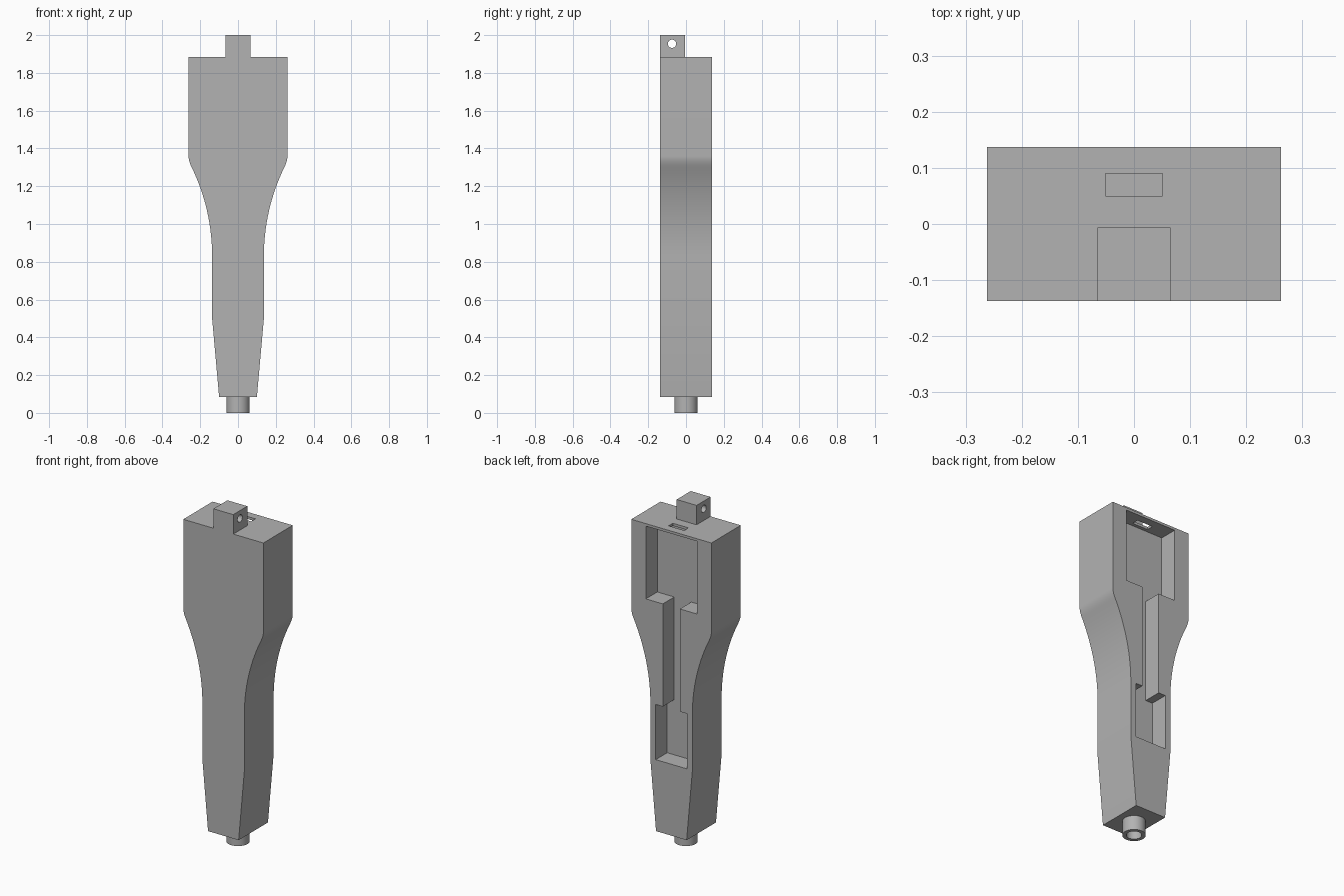
import bpy
import math
from mathutils import Matrix

cube = bpy.data.objects.get("Cube")
if cube:
    bpy.data.objects.remove(cube, do_unlink=True)

grey = bpy.data.materials.new("mid grey")
grey.use_nodes = True
COLOUR = (0.45, 0.45, 0.45, 1)
grey.diffuse_color = COLOUR
grey.node_tree.nodes["Principled BSDF"].inputs["Base Color"].default_value = COLOUR

DEPTH = 0.137      # half the body thickness
TOP = 1.885        # shoulder of the body
FLOOR = 0.03       # y of the recess floor


def new_object(name, verts, faces):
    mesh = bpy.data.meshes.new(name)
    mesh.from_pydata(verts, [], faces)
    mesh.materials.append(grey)
    obj = bpy.data.objects.new(name, mesh)
    bpy.context.collection.objects.link(obj)
    return obj


def plate(name, half, y0, y1):
    """Mirror a (half width, z) profile and extrude it from y0 to y1."""
    ring = half + [(-x, z) for x, z in reversed(half)]
    n = len(ring)
    verts = [(x, y, z) for y in (y0, y1) for x, z in ring]
    faces = [tuple(range(n)), tuple(reversed(range(n, 2 * n)))]
    faces += [(i, i + n, (i + 1) % n + n, (i + 1) % n) for i in range(n)]
    return new_object(name, verts, faces)


def block(name, half_x, y0, y1, z0, z1):
    return plate(name, [(half_x, z0), (half_x, z1)], y0, y1)


def cylinder(name, radius, z0, z1, sides=48):
    ring = [(radius * math.cos(math.tau * i / sides),
             radius * math.sin(math.tau * i / sides)) for i in range(sides)]
    verts = [(x, y, z) for z in (z0, z1) for x, y in ring]
    faces = [tuple(reversed(range(sides))), tuple(range(sides, 2 * sides))]
    faces += [(i, (i + 1) % sides, (i + 1) % sides + sides, i + sides)
              for i in range(sides)]
    return new_object(name, verts, faces)


def cut(obj, cutter):
    """Subtract the cutter and remove it."""
    cutter.hide_render = True
    mod = obj.modifiers.new("cut", "BOOLEAN")
    mod.operation = "DIFFERENCE"
    mod.solver = "EXACT"
    mod.object = cutter
    bpy.ops.object.select_all(action="DESELECT")
    bpy.context.view_layer.objects.active = obj
    obj.select_set(True)
    bpy.ops.object.modifier_apply(modifier=mod.name)
    bpy.data.objects.remove(cutter, do_unlink=True)


def smooth(obj):
    bpy.ops.object.select_all(action="DESELECT")
    bpy.context.view_layer.objects.active = obj
    obj.select_set(True)
    bpy.ops.object.shade_smooth_by_angle(angle=math.radians(20))


# Body outline: tapered foot, straight grip, flared arc, rounded shoulder
GRIP, WIDE, RADIUS = 0.137, 0.262, 1.076
flare = [(GRIP + RADIUS * (1 - math.cos(a)), 0.83 + RADIUS * math.sin(a))
         for a in (math.radians(26 * i / 14) for i in range(15))]
end_x, end_z = flare[-1]
fillet = []
for i in range(1, 7):
    t = i / 6
    corner_z = end_z + (WIDE - end_x) / math.tan(math.radians(26))
    x = (1 - t) ** 2 * end_x + (1 - (1 - t) ** 2) * WIDE
    z = (1 - t) ** 2 * end_z + 2 * t * (1 - t) * corner_z + t * t * 1.36
    fillet.append((x, z))
outline = [(0.1, 0.085), (GRIP, 0.5)] + flare + fillet + [(WIDE, TOP)]
body = plate("body", outline, -DEPTH, DEPTH)

# Stepped recess in the back: lower bay, narrow channel, upper bay
recess = [(0.102, 0.507), (0.102, 0.833), (0.056, 0.833),
          (0.056, 1.44), (0.167, 1.44), (0.167, 1.87)]
cut(body, plate("recess_cutter", recess, FLOOR, DEPTH + 0.1))

# Slot through the roof of the upper bay
cut(body, block("slot_cutter", 0.051, 0.05, 0.09, 1.8, 1.95))
smooth(body)

# Hanging lug with a cross hole
lug = block("top_lug", 0.065, -DEPTH, -0.006, TOP, 2.0)
hole = cylinder("lug_hole_cutter", 0.022, -0.2, 0.2, 32)
hole.data.transform(Matrix.Translation((0, -0.074, 1.954))
                    @ Matrix.Rotation(math.pi / 2, 4, "Y"))
cut(lug, hole)
smooth(lug)

# Hollow spigot under the foot
spigot = cylinder("bottom_spigot", 0.062, 0, 0.085)
cut(spigot, cylinder("bore_cutter", 0.041, -0.05, 0.08))
smooth(spigot)
